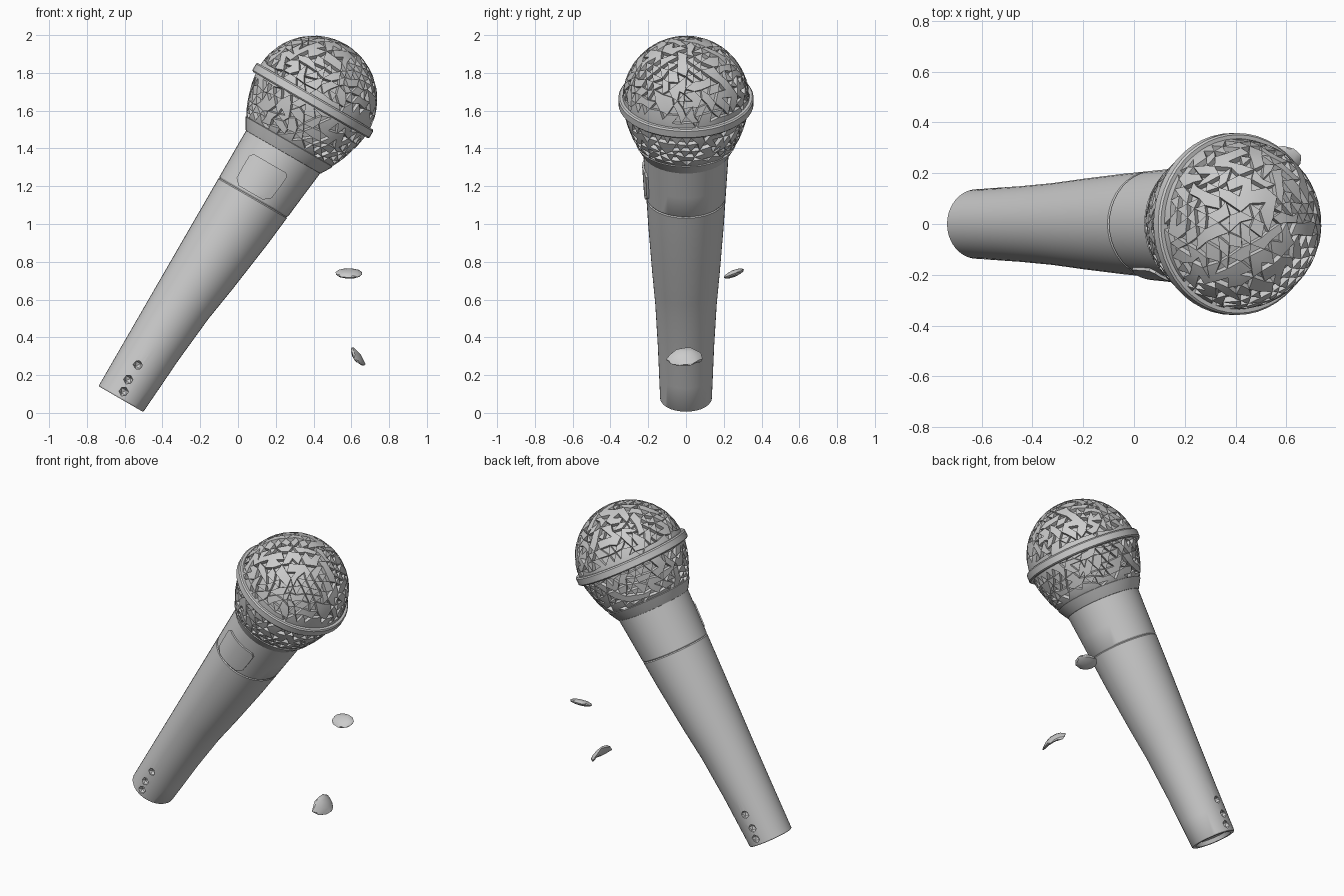
import bpy, bmesh, math, random
from mathutils import Matrix, Vector

if "Cube" in bpy.data.objects:
    bpy.data.objects.remove(bpy.data.objects["Cube"])

random.seed(4)
# Frame of the tilted microphone: local z runs from the tail to the grille
TILT = Matrix.Translation((-0.62, 0, 0.073)) @ Matrix.Rotation(math.radians(30), 4, 'Y')
R0 = 0.137          # tail radius
HEAD_OFF = 0.09     # head centre offset, since one side of the handle is straight
HEAD_T = 1.885
BODY = [(0, R0), (0.33, 0.149), (0.6, 0.163), (0.8, 0.179), (1.1, 0.2),
        (1.4, 0.217), (1.57, 0.227)]


def body_radius(t):
    for (t0, r0), (t1, r1) in zip(BODY, BODY[1:]):
        if t <= t1:
            return r0 + (r1 - r0) * (t - t0) / (t1 - t0)
    return BODY[-1][1]


def finish(bm, name, angle=30, matrix=TILT):
    bmesh.ops.recalc_face_normals(bm, faces=bm.faces)
    bm.transform(matrix)
    me = bpy.data.meshes.new(name)
    bm.to_mesh(me)
    bm.free()
    ob = bpy.data.objects.new(name, me)
    bpy.context.collection.objects.link(ob)
    bpy.ops.object.select_all(action='DESELECT')
    ob.select_set(True)
    bpy.context.view_layer.objects.active = ob
    if angle:
        bpy.ops.object.shade_smooth_by_angle(angle=math.radians(angle))
    return ob


def lathe(name, rings, segs=40, closed=False, angle=30):
    """rings: (height, radius, x offset)"""
    bm = bmesh.new()
    loops = []
    for t, r, off in rings:
        loops.append([bm.verts.new((off + r * math.cos(2 * math.pi * i / segs),
                                    r * math.sin(2 * math.pi * i / segs), t))
                      for i in range(segs)])
    pairs = list(zip(loops, loops[1:]))
    if closed:
        pairs.append((loops[-1], loops[0]))
    else:
        bm.faces.new(loops[0])
        bm.faces.new(loops[-1])
    for a, b in pairs:
        for i in range(segs):
            j = (i + 1) % segs
            bm.faces.new((a[i], a[j], b[j], b[i]))
    return finish(bm, name, angle)


# Handle: recessed tail, tapered body, shallow seam
rings = [(0.025, 0.105, 0), (0.0, 0.112, 0), (0.0, R0 - 0.004, 0), (0.006, R0, 0)]
for t in (0.15, 0.33, 0.45, 0.6, 0.7, 0.8, 0.95, 1.1, 1.2):
    rings.append((t, body_radius(t), body_radius(t) - R0))
for t, dip in ((1.268, 0), (1.274, 0.005), (1.282, 0.0), (1.4, 0), (1.562, 0), (1.568, 0.006)):
    r = body_radius(t)
    rings.append((t, r - dip, r - R0))
handle = lathe("handle", rings)

# Three small pits on each side of the tail
bm = bmesh.new()
for t, x in ((0.202, -0.012), (0.109, -0.018), (0.042, -0.007)):
    for side in (-1, 1):
        bmesh.ops.create_icosphere(bm, subdivisions=1, radius=0.027,
                                   matrix=Matrix.Translation((x, side * R0, t)))
cutter = finish(bm, "pit_cutter", 0)
cutter.hide_render = True
mod = handle.modifiers.new("pits", 'BOOLEAN')
mod.operation = 'DIFFERENCE'
mod.solver = 'EXACT'
mod.object = cutter
bpy.ops.object.select_all(action='DESELECT')
handle.select_set(True)
bpy.context.view_layer.objects.active = handle
bpy.ops.object.modifier_apply(modifier=mod.name)
bpy.data.objects.remove(cutter)

# Switch plate: raised patch that follows the handle surface
bm = bmesh.new()
cols = 8
rows = [(1.29, 0.36), (1.32, 0.53), (1.40, 0.55), (1.455, 0.55), (1.475, 0.47)]
grids = []
for lift, shrink in ((-0.01, 1.0), (0.011, 0.95)):
    grid = []
    for t, half in rows:
        r = body_radius(t)
        row = []
        for i in range(cols + 1):
            a = -math.pi / 2 - 0.12 + half * shrink * (2 * i / cols - 1)
            row.append(bm.verts.new((r - R0 + (r + lift) * math.cos(a),
                                     (r + lift) * math.sin(a), t)))
        grid.append(row)
    for a, b in zip(grid, grid[1:]):
        for i in range(cols):
            bm.faces.new((a[i], a[i + 1], b[i + 1], b[i]))
    grids.append(grid)


def border(g):
    return (g[0] + [row[-1] for row in g[1:]] + g[-1][-2::-1]
            + [row[0] for row in g[-2:0:-1]])


lo, hi = border(grids[0]), border(grids[1])
for i in range(len(lo)):
    j = (i + 1) % len(lo)
    bm.faces.new((lo[i], lo[j], hi[j], hi[i]))
finish(bm, "switch_plate")

# Smooth collar under the grille
lathe("collar", [(1.56, 0.222, HEAD_OFF), (1.563, 0.229, HEAD_OFF), (1.585, 0.243, HEAD_OFF),
                 (1.625, 0.266, HEAD_OFF), (1.63, 0.255, HEAD_OFF)])

# Band around the grille
lathe("grille_band", [(1.850, 0.32, HEAD_OFF), (1.850, 0.351, HEAD_OFF), (1.857, 0.358, HEAD_OFF),
                      (1.895, 0.358, HEAD_OFF), (1.903, 0.351, HEAD_OFF), (1.903, 0.32, HEAD_OFF)],
      segs=48, closed=True)

# Grille: ball with a fuller lower half and irregular punched dents
RB = 0.337
bm = bmesh.new()
bmesh.ops.create_icosphere(bm, subdivisions=4, radius=RB)
for v in bm.verts:
    jit = Vector([random.uniform(-0.011, 0.011) for _ in range(3)])
    v.co = (v.co + jit).normalized() * RB
geom = bm.verts[:] + bm.edges[:] + bm.faces[:]
bmesh.ops.bisect_plane(bm, geom=geom, plane_co=(0, 0, -0.283), plane_no=(0, 0, -1),
                       clear_outer=True)
for v in bm.verts:
    if v.co.z < 0:
        k = 1 + 0.25 * (-v.co.z / 0.27) ** 4
        v.co.x *= k
        v.co.y *= k
bm.normal_update()
faces = bm.faces[:]
random.shuffle(faces)
taken, dents = set(), []
for f in faces:
    c = f.calc_center_median()
    near = {n for e in f.edges for n in e.link_faces}
    if c.z < -0.25 or abs(c.z) < 0.03 or near & taken or f.calc_area() < 0.0005:
        continue
    if random.random() < 0.88:
        taken.add(f)
        dents.append(f)
bmesh.ops.inset_individual(bm, faces=dents, thickness=0.006, depth=-0.022)
finish(bm, "grille", 25, TILT @ Matrix.Translation((HEAD_OFF, 0, HEAD_T)))


# Two loose fragments beside the handle
def fragment(name, size, matrix, bend, rough):
    b = bmesh.new()
    bmesh.ops.create_icosphere(b, subdivisions=2, radius=1)
    for v in b.verts:
        p = v.co * random.uniform(1 - rough, 1)
        v.co = (p.x * size[0], p.y * size[1], p.z * size[2] - bend * (p.y ** 2 - 0.4))
    finish(b, name, 25, matrix)


fragment("fragment_upper", (0.077, 0.06, 0.019),
         Matrix.Translation((0.588, 0.254, 0.738)) @ Matrix.Rotation(math.radians(22), 4, 'X'),
         0.0, 0.08)
fragment("fragment_lower", (0.068, 0.105, 0.018),
         Matrix.Translation((0.627, -0.003, 0.292)) @ Matrix.Rotation(math.radians(54), 4, 'Y'),
         0.03, 0.25)
